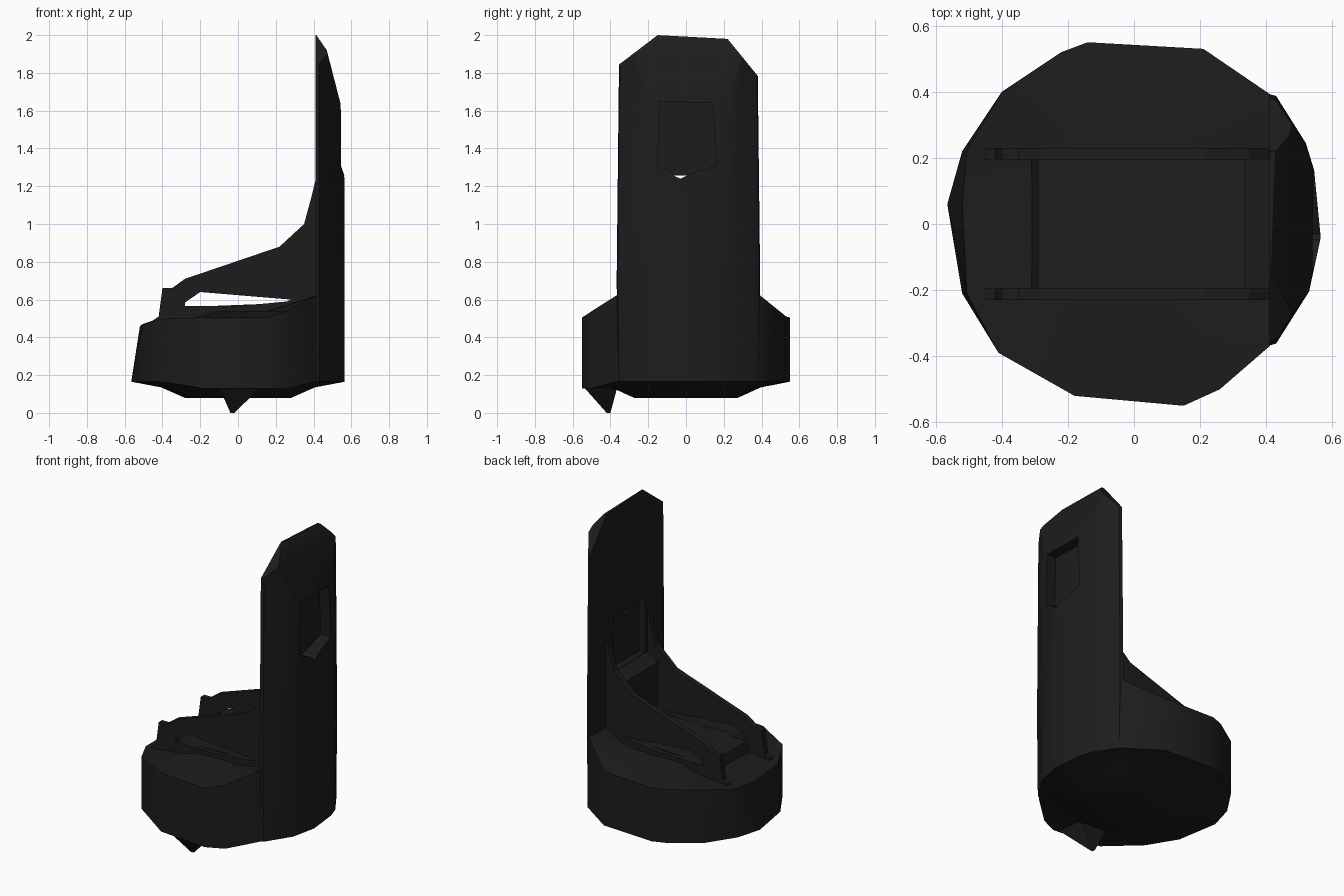
import bpy, bmesh
from mathutils import Vector

if "Cube" in bpy.data.objects:
    bpy.data.objects.remove(bpy.data.objects["Cube"])

mat = bpy.data.materials.new("dark_plastic")
mat.diffuse_color = (0.012, 0.012, 0.012, 1)
mat.use_nodes = True
mat.node_tree.nodes["Principled BSDF"].inputs["Base Color"].default_value = mat.diffuse_color


def finish(bm, name, smooth=0):
    bmesh.ops.recalc_face_normals(bm, faces=bm.faces)
    me = bpy.data.meshes.new(name)
    bm.to_mesh(me)
    bm.free()
    ob = bpy.data.objects.new(name, me)
    bpy.context.collection.objects.link(ob)
    me.materials.append(mat)
    if smooth:
        bpy.ops.object.select_all(action='DESELECT')
        ob.select_set(True)
        bpy.context.view_layer.objects.active = ob
        bpy.ops.object.shade_smooth_by_angle(angle=smooth)
    return ob


def loft(rings):
    """Join closed rings of equal length and cap both ends."""
    bm = bmesh.new()
    rows = [[bm.verts.new(p) for p in ring] for ring in rings]
    n = len(rows[0])
    for a, b in zip(rows, rows[1:]):
        for i in range(n):
            j = (i + 1) % n
            bm.faces.new((a[i], a[j], b[j], b[i]))
    bm.faces.new(rows[0][::-1])
    bm.faces.new(rows[-1])
    return bm


def prism_y(profile, y0, y1):
    return loft([[(x, y, z) for x, z in profile] for y in (y0, y1)])


def prism_x(profile, x0, x1):
    return loft([[(x, y, z) for y, z in profile] for x in (x0, x1)])


def slice_off(bm, point, normal):
    """Remove everything on the normal side of a plane and close the cut."""
    bmesh.ops.bisect_plane(bm, geom=bm.verts[:] + bm.edges[:] + bm.faces[:],
                           plane_co=point, plane_no=Vector(normal), clear_outer=True)
    bmesh.ops.holes_fill(bm, edges=[e for e in bm.edges if e.is_boundary])


def cut(ob, cutter):
    cutter.hide_render = True
    m = ob.modifiers.new("cut", 'BOOLEAN')
    m.operation = 'DIFFERENCE'
    m.solver = 'EXACT'
    m.object = cutter
    bpy.context.view_layer.objects.active = ob
    bpy.ops.object.modifier_apply(modifier=m.name)
    bpy.data.objects.remove(cutter, do_unlink=True)


# Faceted drum base
outline = [(.565, -.04), (.545, .16), (.52, .24), (.43, .38), (.21, .53), (-.14, .55),
           (-.22, .52), (-.4, .4), (-.52, .22), (-.565, .06), (-.52, -.21), (-.41, -.39),
           (-.18, -.52), (.15, -.55), (.26, -.5), (.41, -.37), (.53, -.2)]


def rim_height(x):
    if x < -.4:
        return .50 + (x + .4) * .25
    return .505 + max(0, x - .2) * .55


def lean(x):
    return x if x > -.5 else -.5 + (x + .5) * .3


def ring(scale, z, dip=0):
    return [(x * scale, y * scale, z - (dip if y < -.45 else 0)) for x, y in outline]


drum = loft([ring(.5, .08), ring(.72, .135), ring(1, .165, .035),
             [(lean(x), y, rim_height(x)) for x, y in outline],
             [(x * .6, y * .5, .50 if x < -.3 else .54) for x, y in outline]])
bmesh.ops.triangulate(drum, faces=[f for f in drum.faces if f.calc_center_median().z > .49])
finish(drum, "drum_base", .6)

# Small pointed foot under the front rim
finish(loft([[(-.1, -.525, .135), (.12, -.54, .135), (.1, -.36, .15), (-.1, -.36, .15)],
             [(-.04, -.42, 0), (-.02, -.42, 0), (-.02, -.4, 0), (-.04, -.4, 0)]]),
       "foot_point")

# Tall back column, slightly wider at its base, with rounded rear and chamfered top
col_outline = [(.41, -.36), (.43, -.355), (.53, -.2), (.565, -.04), (.545, .16),
               (.52, .24), (.43, .38), (.41, .385)]


def col_ring(k, z):
    return [(x, y * k, z) for x, y in col_outline]


col = loft([col_ring(1.0, .165), col_ring(1.02, .7), col_ring(.98, 2.02)])
for p, q in (((-.36, 1.84), (-.15, 2.0)), ((-.15, 2.0), (.22, 1.98)), ((.22, 1.98), (.375, 1.79))):
    slice_off(col, (0, *p), (0, p[1] - q[1], q[0] - p[0]))
for p, q in (((.565, 1.24), (.542, 1.64)), ((.542, 1.64), (.47, 1.92)), ((.47, 1.92), (.415, 2.0))):
    slice_off(col, (p[0], 0, p[1]), (q[1] - p[1], 0, p[0] - q[0]))
column = finish(col, "back_column", .6)

# Rear window groove with a V-shaped foot, front recess and the small opening between
cut(column, finish(prism_x([(-.15, 1.31), (-.03, 1.25), (.16, 1.31), (.14, 1.64), (-.14, 1.65)],
                           .475, .65), "window_cutter"))
cut(column, finish(prism_y([(.38, .95), (.45, .95), (.45, 1.28), (.38, 1.32)], -.17, .14),
                   "recess_cutter"))
cut(column, finish(prism_x([(-.07, 1.258), (-.03, 1.24), (.01, 1.258)], .38, .6), "opening_cutter"))

# Pair of sloping side walls, each with a long slot
wall = [(-.45, .49), (-.42, .51), (-.40, .66), (-.35, .66), (-.28, .71), (.22, .88),
        (.35, 1.0), (.385, 1.13), (.415, 1.25), (.415, .4), (-.45, .4)]
slot = [(-.28, .565), (-.28, .585), (-.2, .64), (.28, .60), (.26, .59), (0, .565)]
for side, name in ((1, "left"), (-1, "right")):
    w = finish(prism_y(wall, side * .195, side * .23), name + "_side_wall")
    cut(w, finish(prism_y(slot, side * .1, side * .4), "slot_cutter"))

# Seat block between the walls and the ledge behind it
finish(prism_y([(-.34, .4), (-.29, .56), (.35, .585), (.35, .4)], -.2, .2), "seat_block")
finish(prism_y([(.34, .45), (.335, .9), (.415, .95), (.415, .45)], -.2, .2), "rear_ledge")
